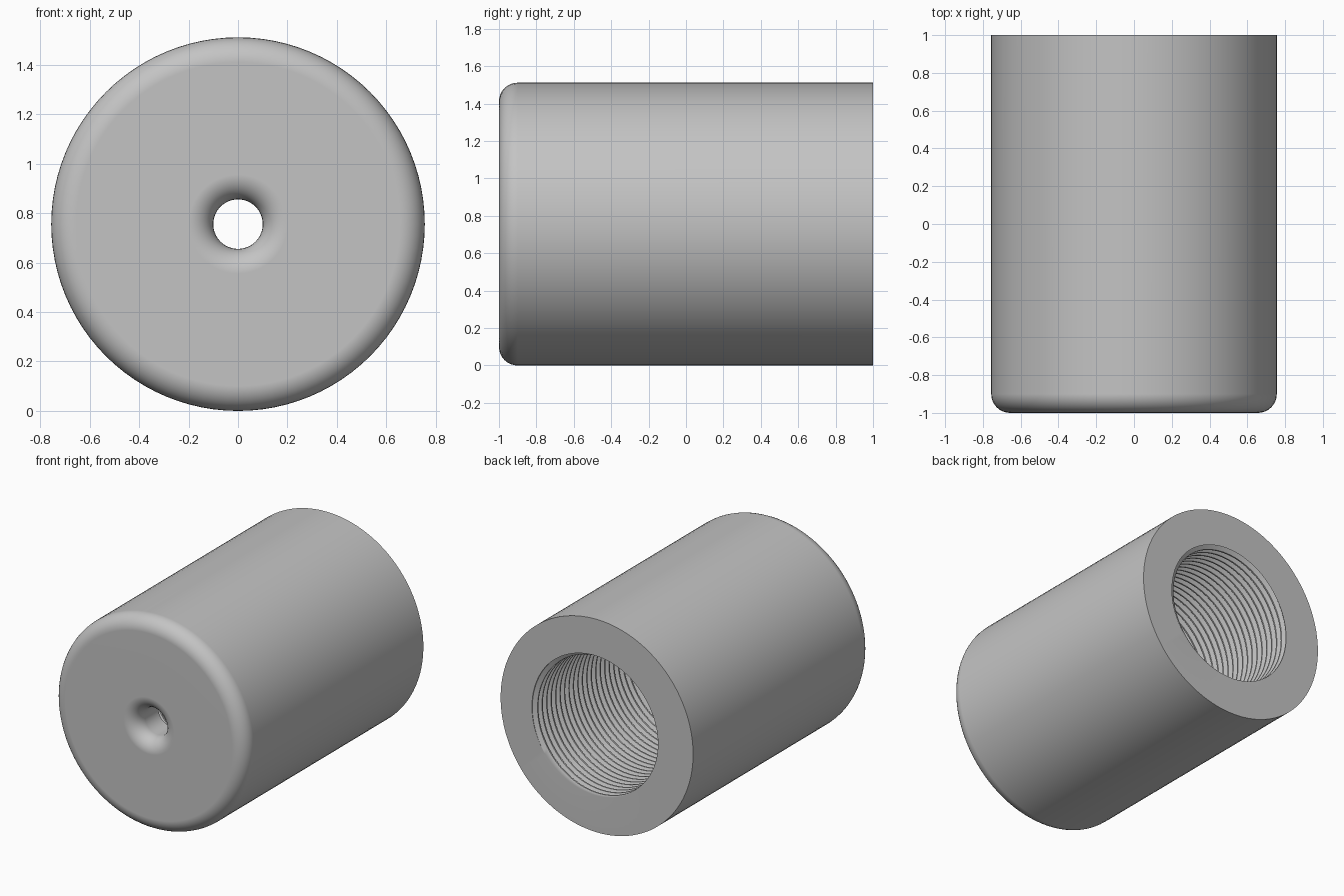
import bpy, bmesh, math

cube = bpy.data.objects.get("Cube")
if cube:
    bpy.data.objects.remove(cube, do_unlink=True)

OUTER, FILLET = 0.756, 0.1
FRONT, BACK, FLOOR = -1.0, 1.0, -0.75
HOLE = 0.1
ROOT, CREST, PITCH = 0.51, 0.48, 0.05
SEGMENTS, ARC_STEPS = 96, 8


def arc(cr, cy, start, end):
    """Quarter round in the radius / length plane."""
    angles = [math.radians(start + (end - start) * i / ARC_STEPS) for i in range(ARC_STEPS + 1)]
    return [(cr + FILLET * math.cos(t), cy + FILLET * math.sin(t)) for t in angles]


def thread(turn):
    """Trapezoid thread section, from the open end to the bore floor."""
    points = []
    for n in range(math.ceil(BACK / PITCH) + 2, math.floor(FLOOR / PITCH) - 2, -1):
        for phase in (0.9, 0.6, 0.4, 0.1):
            y = min(BACK, max(FLOOR, PITCH * (n + phase - turn)))
            wave = abs(2 * ((y / PITCH + turn) % 1) - 1)
            height = min(1, max(0, (wave - 0.2) / 0.6))
            points.append((CREST + (ROOT - CREST) * height, y))
    return points


# Closed section: hole, flared mouth, front face, rounded rim, wall, thread
shell = [(HOLE, FLOOR)]
shell += arc(HOLE + FILLET, FRONT + FILLET, 180, 270)
shell += arc(OUTER - FILLET, FRONT + FILLET, -90, 0)
shell += [(OUTER, BACK)]

# Sweep the section around the axis, letting the thread advance as it turns
bm = bmesh.new()
columns = []
for s in range(SEGMENTS + 1):
    turn = s / SEGMENTS
    a = math.tau * turn
    columns.append([bm.verts.new((r * math.cos(a), y, OUTER + r * math.sin(a)))
                    for r, y in shell + thread(turn)])
for left, right in zip(columns, columns[1:]):
    for i in range(len(left)):
        bm.faces.new((left[i - 1], right[i - 1], right[i], left[i]))
bmesh.ops.remove_doubles(bm, verts=bm.verts[:], dist=0.00002)
bmesh.ops.recalc_face_normals(bm, faces=bm.faces[:])

mesh = bpy.data.meshes.new("threaded_sleeve")
bm.to_mesh(mesh)
bm.free()
sleeve = bpy.data.objects.new("threaded_sleeve", mesh)
bpy.context.collection.objects.link(sleeve)

# Single plain grey
grey = bpy.data.materials.new("light_grey")
grey.use_nodes = True
colour = (0.55, 0.55, 0.55, 1)
grey.diffuse_color = colour
grey.node_tree.nodes["Principled BSDF"].inputs["Base Color"].default_value = colour
mesh.materials.append(grey)

# Smooth rounds with crisp rims and flat end faces
bpy.ops.object.select_all(action="DESELECT")
sleeve.select_set(True)
bpy.context.view_layer.objects.active = sleeve
bpy.ops.object.shade_smooth_by_angle(angle=math.radians(30))
normals = sleeve.modifiers.new("flat_faces", "WEIGHTED_NORMAL")
normals.keep_sharp = True
